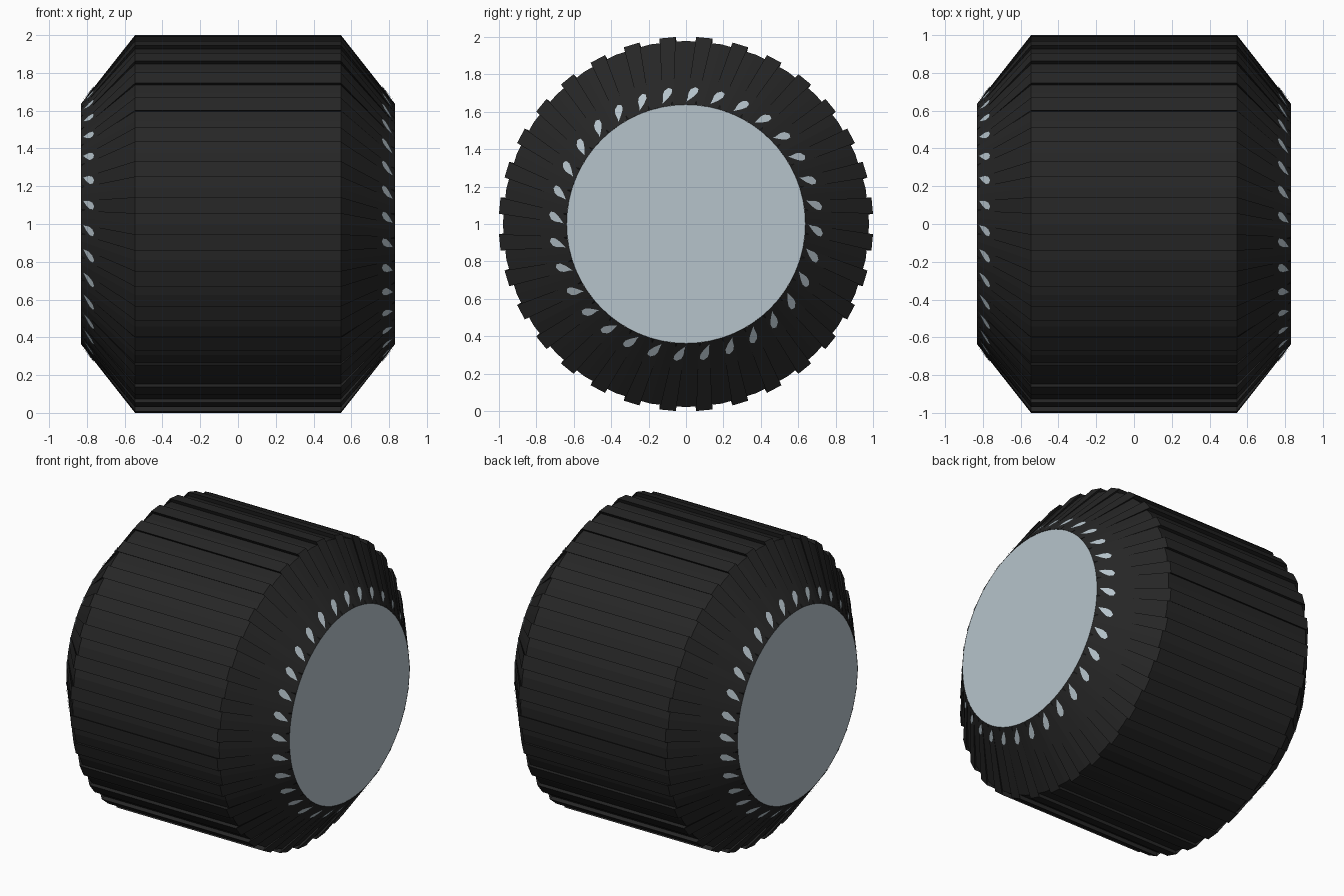
import bpy, math

if "Cube" in bpy.data.objects:
    bpy.data.objects.remove(bpy.data.objects["Cube"])

N = 32                       # tread blocks around the tyre
PITCH = 2 * math.pi / N
rad = math.radians


def material(name, c):
    m = bpy.data.materials.new(name)
    m.diffuse_color = (*c, 1)
    m.use_nodes = True
    m.node_tree.nodes["Principled BSDF"].inputs["Base Color"].default_value = m.diffuse_color
    return m


rubber = material("black rubber", (0.019, 0.019, 0.019))
metal = material("pale steel", (0.47, 0.55, 0.60))


def make(name, verts, faces, mat):
    me = bpy.data.meshes.new(name)
    me.from_pydata(verts, [], faces)
    me.materials.append(mat)
    ob = bpy.data.objects.new(name, me)
    bpy.context.collection.objects.link(ob)
    return ob


def pt(x, r, t):
    # wheel axis runs along x at height 1; t is measured from straight up
    return (x, r * math.sin(t), 1 + r * math.cos(t))


def bridge(rings, n):
    faces = []
    for k in range(rings - 1):
        for i in range(n):
            j = (i + 1) % n
            faces.append((k * n + i, k * n + j, (k + 1) * n + j, (k + 1) * n + i))
    return faces


# tyre: toothed tread with slightly twisted sloping flanks
section = []
for k in range(N):
    c = (k + 0.5) * PITCH
    section += [(c - rad(1.7), 0.976), (c - rad(2.5), 1.0015),
                (c + rad(2.5), 1.0015), (c + rad(1.7), 0.976),
                (c + PITCH / 2, 0.979)]
n = len(section)
verts = []
for x, twist in ((-0.83, 3), (-0.545, 0), (0.545, 0), (0.83, -3)):
    for t, r in section:
        verts.append(pt(x, 0.638 if twist else r, t + rad(twist)))
make("tyre", verts, bridge(4, n), rubber)

# hub: drum closing both ends
M = 64
verts = [pt(x, 0.638, i * 2 * math.pi / M) for x in (-0.829, 0.829) for i in range(M)]
faces = bridge(2, M) + [tuple(range(M)), tuple(range(2 * M - 1, M - 1, -1))]
make("hub", verts, faces, metal)

# teardrop inlays where the hub shows through the flanks
DROP = [(0.652, 0.3), (0.695, 0.9), (0.718, 2.0), (0.731, 3.9),
        (0.722, 5.3), (0.700, 5.0), (0.678, 3.3)]
for side, name in ((1, "right_inlays"), (-1, "left_inlays")):
    verts, faces = [], []
    for k in range(N):
        start = len(verts)
        for r, a in DROP:
            x = 0.545 + (1.0015 - r) * 0.285 / 0.3635 + 0.004
            verts.append(pt(side * x, r + 0.003, side * (k * PITCH + rad(a))))
        loop = list(range(start, len(verts)))
        faces.append(loop[::-1])
    make(name, verts, faces, metal)
